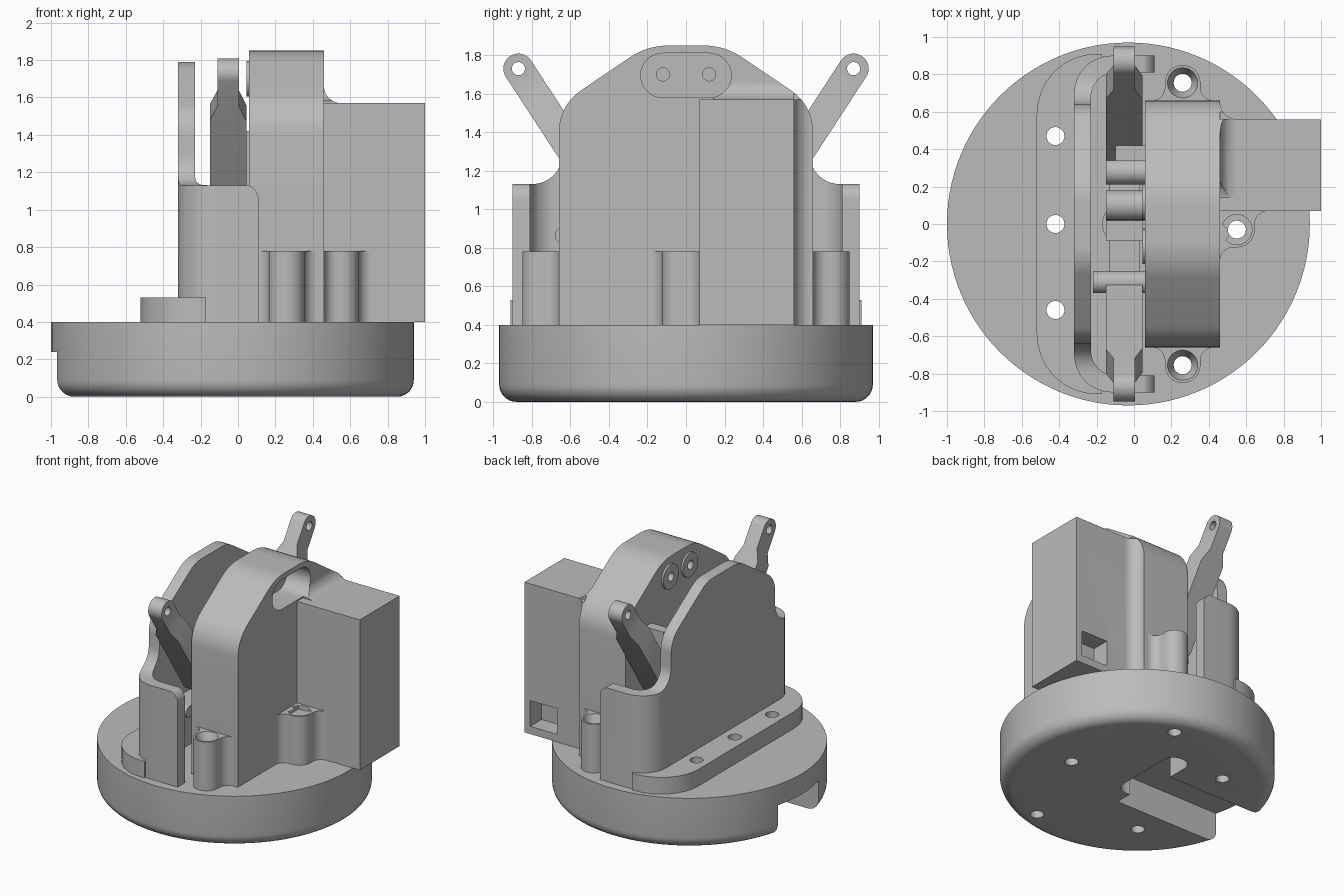
import bpy, bmesh, math
from mathutils import Vector

if "Cube" in bpy.data.objects:
    bpy.data.objects.remove(bpy.data.objects["Cube"])

grey = bpy.data.materials.new("machined_grey")
grey.use_nodes = True
GREY = (0.5, 0.5, 0.5, 1)
grey.diffuse_color = GREY
grey.node_tree.nodes["Principled BSDF"].inputs["Base Color"].default_value = GREY


def rounded(corners, steps=8):
    """Polygon from (u, v) or (u, v, radius) corners."""
    out, n = [], len(corners)
    for i, c in enumerate(corners):
        p = Vector(c[:2])
        if len(c) < 3:
            out.append(p)
            continue
        a = (Vector(corners[i - 1][:2]) - p).normalized()
        b = (Vector(corners[(i + 1) % n][:2]) - p).normalized()
        half = a.angle(b) / 2
        centre = p + (a + b).normalized() * c[2] / math.sin(half)
        start = p + a * c[2] / math.tan(half) - centre
        end = p + b * c[2] / math.tan(half) - centre
        sweep = math.atan2(start.x * end.y - start.y * end.x, start.dot(end))
        for k in range(steps + 1):
            t = sweep * k / steps
            out.append(centre + Vector((start.x * math.cos(t) - start.y * math.sin(t),
                                        start.x * math.sin(t) + start.y * math.cos(t))))
    return out


def prism(name, corners, axis, lo, hi):
    """Extrude a rounded outline along an axis."""
    place = {"x": lambda u, v, w: (w, u, v), "y": lambda u, v, w: (u, w, v),
             "z": lambda u, v, w: (u, v, w)}[axis]
    bm = bmesh.new()
    face = bm.faces.new([bm.verts.new(place(p.x, p.y, lo)) for p in rounded(corners)])
    new = bmesh.ops.extrude_face_region(bm, geom=[face])["geom"]
    shift = Vector(place(0, 0, hi - lo))
    bmesh.ops.translate(bm, vec=shift, verts=[g for g in new if isinstance(g, bmesh.types.BMVert)])
    bmesh.ops.remove_doubles(bm, verts=bm.verts, dist=0.0001)
    bmesh.ops.recalc_face_normals(bm, faces=bm.faces)
    mesh = bpy.data.meshes.new(name)
    bm.to_mesh(mesh)
    bm.free()
    mesh.materials.append(grey)
    obj = bpy.data.objects.new(name, mesh)
    bpy.context.collection.objects.link(obj)
    return obj


def box(name, x, y, z):
    return prism(name, [(x[0], y[0]), (x[1], y[0]), (x[1], y[1]), (x[0], y[1])], "z", *z)


def rod(name, axis, u, v, r, lo, hi, sides=32):
    ring = [(u + r * math.cos(math.tau * k / sides), v + r * math.sin(math.tau * k / sides))
            for k in range(sides)]
    return prism(name, ring, axis, lo, hi)


def stadium(u0, u1, v0, v1, r):
    return [(u0, v0, r), (u1, v0, r), (u1, v1, r), (u0, v1, r)]


def combine(target, tool, op="DIFFERENCE"):
    mod = target.modifiers.new("combine", "BOOLEAN")
    mod.operation, mod.object, mod.solver = op, tool, "EXACT"
    bpy.context.view_layer.objects.active = target
    bpy.ops.object.modifier_apply(modifier=mod.name)
    bpy.data.objects.remove(tool)


def mirrored(half):
    """Close a +u half profile, listed bottom to top, with its mirror image."""
    return half + [(-c[0], *c[1:]) for c in reversed(half)]


# Round base with a rounded lower rim
base = rod("round_base", "z", -0.03, 0, 0.97, 0, 0.4, 112)
bm = bmesh.new()
bm.from_mesh(base.data)
rim = [e for e in bm.edges if all(v.co.z < 0.01 for v in e.verts)]
bmesh.ops.bevel(bm, geom=rim, offset=0.09, segments=7, profile=0.5, affect="EDGES")
bm.to_mesh(base.data)
bm.free()
combine(base, box("channel", (-1.2, -0.06), (-0.25, 0.25), (-0.1, 0.24)))
combine(base, prism("pocket", stadium(-0.12, 0.07, -0.12, 0.5, 0.09), "z", -0.1, 0.22))

FLANGE_HOLES = [(-0.42, y) for y in (-0.46, 0, 0.47)]
BOSS_HOLES = [(0.26, 0.755), (0.26, -0.755), (0.55, -0.03)]
for x, y in FLANGE_HOLES + BOSS_HOLES:
    combine(base, rod("hole", "z", x, y, 0.048, -0.1, 0.6))

# Curved guard wall: C-shaped plan trimmed by its side outline
guard = prism("guard_wall", [(-0.32, -0.9, 0.2), (0.11, -0.9), (0.11, 0.9), (-0.32, 0.9, 0.2)],
              "z", 0.4, 1.9)
side = mirrored([(0.95, 0.3), (0.95, 1.13), (0.64, 1.13, 0.16), (0.64, 1.5, 0.2), (0.2, 1.79, 0.25)])
combine(guard, prism("side_trim", side, "x", -0.6, 0.3), "INTERSECT")
combine(guard, prism("arm_trim", [(-0.4, 0.3), (0.11, 0.3), (0.11, 1.135, 0.08), (-0.1, 1.135),
                                  (-0.1, 2), (-0.4, 2)], "y", -1, 1), "INTERSECT")
# Bolted foot flange
foot = prism("guard_flange", [(-0.52, -0.91, 0.32), (-0.17, -0.91), (-0.17, 0.91), (-0.52, 0.91, 0.32)],
             "z", 0.4, 0.53)
for x, y in FLANGE_HOLES:
    combine(foot, rod("hole", "z", x, y, 0.048, 0.3, 0.6))
for part in (guard, foot):
    combine(part, prism("cavity", [(-0.23, -0.81, 0.13), (0.3, -0.81), (0.3, 0.81), (-0.23, 0.81, 0.13)],
                        "z", 0.3, 2))

# Main housing with a shouldered outline
shoulders = mirrored([(0.66, 0.4), (0.66, 1.54, 0.26), (0.2, 1.85, 0.35)])
housing = prism("main_housing", shoulders, "x", 0.06, 0.46)

# Side box, blended into the housing
motor_box = prism("side_box", [(0.4, 0.07), (1, 0.07), (1, 0.56), (0.46, 0.56, 0.09), (0.46, 0.655),
                               (0.4, 0.655)], "z", 0.4, 1.57)
blend = prism("top_blend", [(0.4, 1.5), (0.56, 1.5), (0.56, 1.57), (0.46, 1.57, 0.09), (0.46, 1.67),
                            (0.4, 1.67)], "y", 0.14, 0.56)
for part in (motor_box, blend):
    combine(part, prism("outline_trim", shoulders, "x", 0, 1.1), "INTERSECT")
combine(housing, motor_box, "UNION")
combine(housing, blend, "UNION")
combine(housing, box("port", (0.72, 0.95), (0.42, 0.7), (0.46, 0.66)))


# Flared screw bosses
def boss(x, y, angle, d):
    outline = [(-d - 0.03, -0.17), (-d, -0.17), (-d, -0.095, 0.07), (0.095, -0.095, 0.094),
               (0.095, 0.095, 0.094), (-d, 0.095, 0.07), (-d, 0.17), (-d - 0.03, 0.17)]
    ca, sa = math.cos(angle), math.sin(angle)
    turned = [(x + c[0] * ca - c[1] * sa, y + c[0] * sa + c[1] * ca, *c[2:]) for c in outline]
    combine(housing, prism("boss", turned, "z", 0.4, 0.78), "UNION")


quarter = math.pi / 2
boss(*BOSS_HOLES[0], quarter, 0.095)
boss(*BOSS_HOLES[1], -quarter, 0.095)
boss(*BOSS_HOLES[2], 0, 0.09)
boss(*BOSS_HOLES[2], -quarter, 0.1)
for x, y in BOSS_HOLES:
    combine(housing, rod("hole", "z", x, y, 0.048, 0.3, 0.9))
    sink = rod("countersink", "z", x, y, 0.085, 0.7, 0.79)
    for v in sink.data.vertices:
        if v.co.z < 0.75:
            v.co.x, v.co.y = x + (v.co.x - x) * 0.57, y + (v.co.y - y) * 0.57
    combine(housing, sink)

# Recess and pivot screws near the top of the housing
combine(housing, prism("recess", stadium(-0.235, 0.235, 1.58, 1.81, 0.114), "x", 0.26, 0.7))
for i, y in enumerate((-0.12, 0.12)):
    combine(housing, rod("hole", "x", y, 1.7, 0.034, 0, 0.5))
    washer = rod(f"pivot_washer_{i + 1}", "x", y, 1.7, 0.095, 0.045, 0.06)
    combine(washer, rod("hole", "x", y, 1.7, 0.034, 0, 0.5))

# Pair of splayed lever arms with thinned, drilled tips
for label, s in (("front", -1), ("back", 1)):
    arm = prism(f"{label}_lever_arm", stadium(-0.078, 0.078, -0.96, 0.078, 0.077), "x", -0.15, 0.045)
    combine(arm, prism("tip_trim", [(-0.16, -1), (0.05, -1), (0.05, -0.27), (0.005, -0.16), (0.005, 0.2),
                                    (-0.11, 0.2), (-0.11, -0.16), (-0.16, -0.27)], "y", -0.2, 0.2),
            "INTERSECT")
    combine(arm, rod("hole", "x", 0, 0, 0.034, -0.3, 0.3))
    arm.location = (0, s * 0.87, 1.73)
    arm.rotation_euler.x = -s * 0.578

# Linkage between the arms
prism("link_bar", stadium(-0.68, 0.45, 0.82, 0.91, 0.044), "x", -0.13, 0.03)
box("plunger_block", (-0.15, 0.045), (-0.09, 0.18), (0.4, 1.05))
box("stop_block", (-0.1, 0.06), (0.34, 0.42), (0.85, 1.42))
rod("back_pin", "x", 0.28, 1.02, 0.07, -0.15, 0.06)
rod("middle_pin", "x", 0.1, 1.05, 0.08, -0.15, 0.06)
rod("front_pin", "x", -0.31, 0.98, 0.06, -0.22, 0.06)
rod("plunger", "z", -0.05, 0, 0.12, 0.4, 0.7)

# Smooth curves, crisp edges
bpy.ops.object.select_all(action="DESELECT")
for obj in bpy.context.collection.objects:
    if obj.type == "MESH" and grey.name in obj.data.materials:
        obj.select_set(True)
        bpy.context.view_layer.objects.active = obj
bpy.ops.object.shade_smooth_by_angle(angle=math.radians(30))
